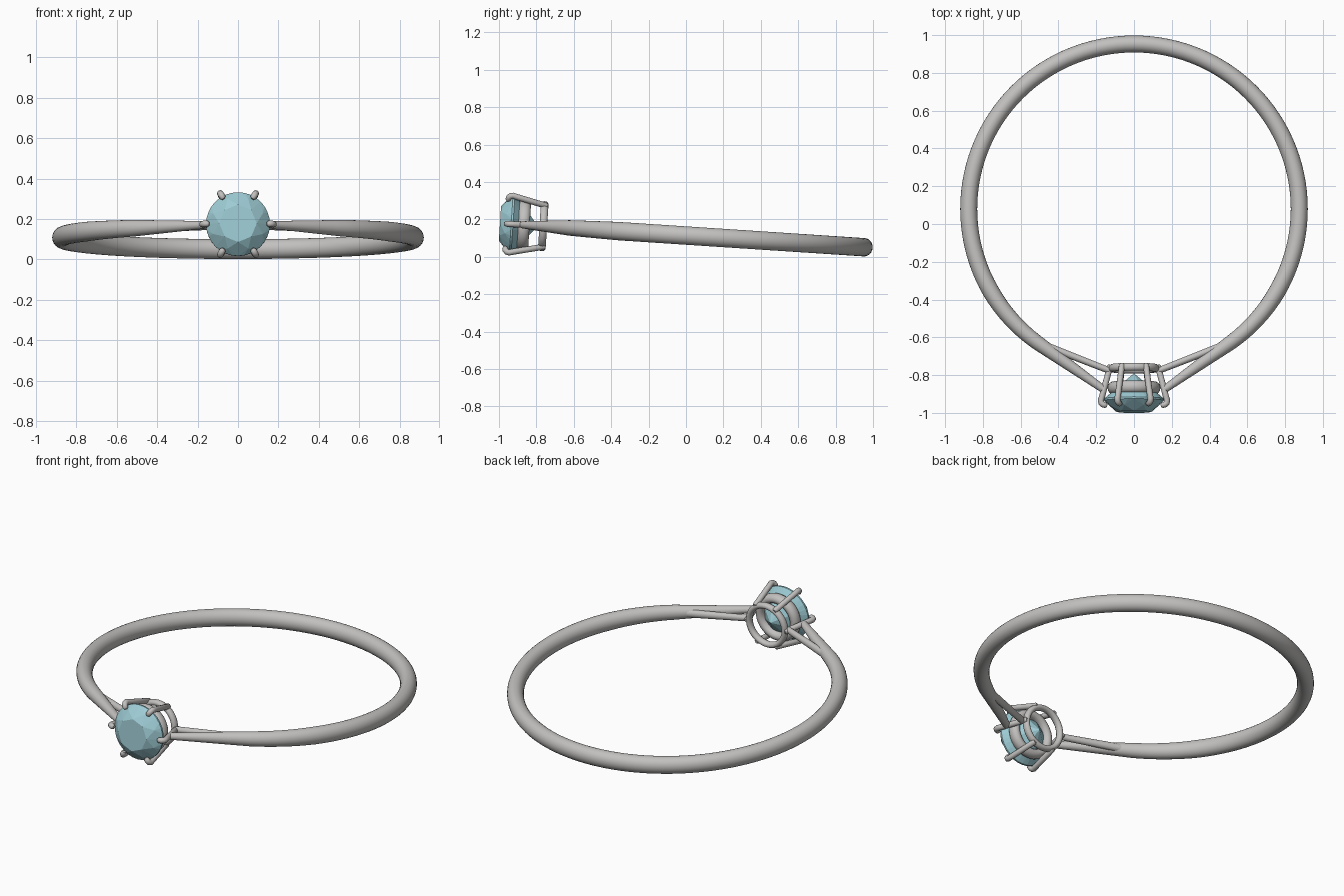
import bpy, bmesh
from math import sin, cos, pi, radians
from mathutils import Vector, Matrix

cube = bpy.data.objects.get("Cube")
if cube:
    bpy.data.objects.remove(cube)

# Whole ring lies flat around its own centre, then tilts slightly forward
PLACE = Matrix.Translation((0, 0.08, 0.108)) @ Matrix.Rotation(radians(-3.75), 4, 'X')


def material(name, color):
    m = bpy.data.materials.new(name)
    m.use_nodes = True
    m.diffuse_color = color
    m.node_tree.nodes["Principled BSDF"].inputs["Base Color"].default_value = color
    return m


SILVER = material("silver metal", (0.54, 0.53, 0.52, 1))
AQUA = material("pale blue gem", (0.34, 0.60, 0.66, 1))


def finish(bm, name, mat, smooth=True):
    bmesh.ops.recalc_face_normals(bm, faces=bm.faces)
    mesh = bpy.data.meshes.new(name)
    bm.to_mesh(mesh)
    bm.free()
    mesh.materials.append(mat)
    obj = bpy.data.objects.new(name, mesh)
    bpy.context.collection.objects.link(obj)
    obj.matrix_world = PLACE
    if smooth:
        bpy.ops.object.select_all(action='DESELECT')
        obj.select_set(True)
        bpy.context.view_layer.objects.active = obj
        bpy.ops.object.shade_smooth_by_angle(angle=radians(50))
    return obj


def sweep(name, path, up, sides=16, closed=False):
    """Sweep an ellipse along (point, side radius, up radius) entries."""
    bm = bmesh.new()
    pts = [Vector(p[0]) for p in path]
    n = len(pts)
    rings = []
    for i, (_, a, b) in enumerate(path):
        if closed:
            t = pts[(i + 1) % n] - pts[i - 1]
        else:
            t = pts[min(i + 1, n - 1)] - pts[max(i - 1, 0)]
        side = t.cross(up).normalized()
        rings.append([bm.verts.new(pts[i] + side * a * cos(k * 2 * pi / sides)
                                   + up * b * sin(k * 2 * pi / sides)) for k in range(sides)])
    for i in range(n if closed else n - 1):
        r, s = rings[i], rings[(i + 1) % n]
        for k in range(sides):
            j = (k + 1) % sides
            bm.faces.new((r[k], r[j], s[j], s[k]))
    if not closed:
        bm.faces.new(rings[0])
        bm.faces.new(rings[-1])
    return finish(bm, name, SILVER)


Z = Vector((0, 0, 1))

# Band: a large arc whose two ends run straight and taper into the setting
R, START = 0.875, radians(36)
end = Vector((0.165, -0.955, 0))
arc_start = Vector((R * sin(START), -R * cos(START), 0))
right_end = []
for i in range(8):
    f = i / 8
    right_end.append((end.lerp(arc_start, f), 0.020 + 0.019 * f, 0.019 + 0.022 * f))
arc = []
steps = 96
for i in range(steps + 1):
    a = START + (2 * pi - 2 * START) * i / steps
    ease = min(1, min(i, steps - i) / 8)
    arc.append(((R * sin(a), -R * cos(a), 0), 0.039 + 0.006 * ease, 0.041 + 0.008 * ease))
left_end = [((-p.x, p.y, 0), a, b) for p, a, b in reversed(right_end)]
sweep("band", right_end + arc + left_end, Z, 24)

# Inner branches of the split shoulders
for label, s in (("left", 1), ("right", -1)):
    a, b = Vector((s * 0.52, -0.705, 0)), Vector((s * 0.13, -0.858, 0))
    sweep(label + "_inner_branch",
          [(a.lerp(b, i / 6), 0.020 - 0.003 * i / 6, 0.024 - 0.006 * i / 6) for i in range(7)], Z)


# Gallery rings of the setting
def hoop(name, y, radius, thick, depth):
    pts = []
    for i in range(48):
        a = i * 2 * pi / 48
        pts.append((Vector((radius * cos(a), 0, radius * sin(a))), thick, depth))
    ring = sweep(name, pts, Vector((0, 1, 0)), 14, True)
    ring.matrix_world = PLACE @ Matrix.Translation((0, y, 0))


hoop("upper_gallery_ring", -0.950, 0.113, 0.027, 0.033)
hoop("rear_gallery_ring", -0.845, 0.117, 0.017, 0.021)

# Six prongs leaning outward and hooking over the gem edge
profile = [(0.125, -0.828, 0.010), (0.127, -0.836, 0.016), (0.169, -0.995, 0.016),
           (0.176, -1.018, 0.016), (0.173, -1.030, 0.016), (0.164, -1.038, 0.016),
           (0.150, -1.042, 0.015), (0.142, -1.044, 0.008)]
for k in range(6):
    a = k * pi / 3
    out, across = Vector((cos(a), 0, sin(a))), Vector((-sin(a), 0, cos(a)))
    sweep("prong_%d" % (k + 1),
          [(out * r + Vector((0, y, 0)), w, w) for r, y, w in profile], across, 12)

# Brilliant cut gem: hull of its facet corner circles
bm = bmesh.new()
levels = [(0.093, -1.077, 8, 0), (0.133, -1.047, 8, 0.5), (0.158, -1.017, 32, 0),
          (0.158, -1.007, 32, 0), (0.070, -0.928, 8, 0.5)]
for r, y, count, turn in levels:
    for k in range(count):
        a = (k + turn) * 2 * pi / count
        bm.verts.new((r * cos(a), y, r * sin(a)))
bm.verts.new((0, -0.873, 0))
bmesh.ops.convex_hull(bm, input=bm.verts)
bmesh.ops.dissolve_limit(bm, angle_limit=radians(1), verts=bm.verts, edges=bm.edges)
finish(bm, "gem", AQUA, smooth=False)
